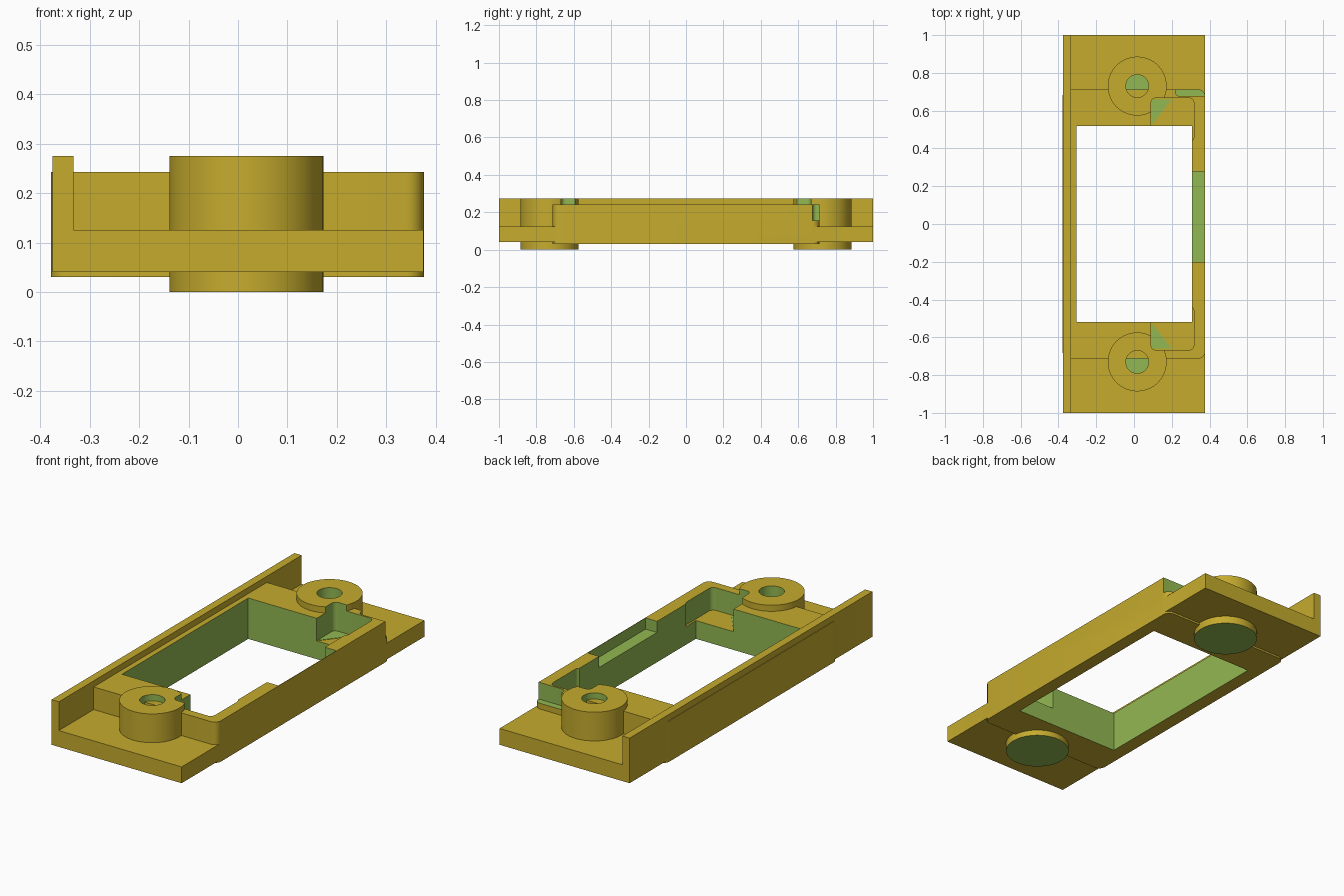
import bpy, bmesh, math

if "Cube" in bpy.data.objects:
    bpy.data.objects.remove(bpy.data.objects["Cube"])


def material(name, rgb):
    m = bpy.data.materials.new(name)
    m.diffuse_color = (*rgb, 1)
    m.use_nodes = True
    m.node_tree.nodes["Principled BSDF"].inputs["Base Color"].default_value = m.diffuse_color
    return m


MATS = [material("mustard_yellow", (0.56, 0.41, 0.027)),
        material("leaf_green", (0.29, 0.48, 0.085))]
YELLOW, GREEN = 0, 1


def prism(name, pts, z0, z1, mat=YELLOW, bottom=None):
    """Extrude a counter-clockwise outline; optionally recolour its underside."""
    bm = bmesh.new()
    low = [bm.verts.new((x, y, z0)) for x, y in pts]
    high = [bm.verts.new((x, y, z1)) for x, y in pts]
    n = len(pts)
    under = bm.faces.new(low[::-1])
    faces = [under, bm.faces.new(high)]
    for i in range(n):
        j = (i + 1) % n
        faces.append(bm.faces.new((low[i], low[j], high[j], high[i])))
    for f in faces:
        f.material_index = mat
    if bottom is not None:
        under.material_index = bottom
    me = bpy.data.meshes.new(name)
    bm.to_mesh(me)
    bm.free()
    for m in MATS:
        me.materials.append(m)
    ob = bpy.data.objects.new(name, me)
    bpy.context.collection.objects.link(ob)
    return ob


def rect(x0, x1, y0, y1, r=0.0, seg=6):
    """Rectangle outline with optional rounded corners."""
    if r == 0:
        return [(x0, y0), (x1, y0), (x1, y1), (x0, y1)]
    pts = []
    centres = [(x1 - r, y1 - r), (x0 + r, y1 - r), (x0 + r, y0 + r), (x1 - r, y0 + r)]
    for k, (cx, cy) in enumerate(centres):
        for i in range(seg + 1):
            a = math.pi / 2 * (k + i / seg)
            pts.append((cx + r * math.cos(a), cy + r * math.sin(a)))
    return pts


def circle(cx, cy, r, n=64):
    return [(cx + r * math.cos(2 * math.pi * i / n),
             cy + r * math.sin(2 * math.pi * i / n)) for i in range(n)]


def combine(target, tool, operation):
    """Boolean the tool into the target and discard the tool."""
    mod = target.modifiers.new("combine", 'BOOLEAN')
    mod.operation = operation
    mod.solver = 'EXACT'
    mod.object = tool
    dg = bpy.context.evaluated_depsgraph_get()
    dg.update()
    me = bpy.data.meshes.new_from_object(target.evaluated_get(dg))
    target.modifiers.clear()
    target.data = me
    bpy.data.objects.remove(tool)


# Base plate
frame = prism("mounting_frame", rect(-0.375, 0.375, -1, 1), 0.04, 0.125)

# Round screw bosses with blind holes
BX, BY = 0.017, 0.73
for s in (-1, 1):
    combine(frame, prism("boss", circle(BX, s * BY, 0.156), 0, 0.275, bottom=GREEN), 'UNION')
for s in (-1, 1):
    combine(frame, prism("hole_cutter", circle(BX, s * BY, 0.06), 0.05, 0.35, GREEN), 'DIFFERENCE')

# Raised middle block and long side wall
combine(frame, prism("block", rect(-0.378, 0.376, -0.713, 0.713, 0.035), 0.03, 0.243), 'UNION')
combine(frame, prism("side_wall", rect(-0.375, -0.333, -1, 1), 0.04, 0.275), 'UNION')

# Window through the middle
combine(frame, prism("window_cutter", rect(-0.305, 0.307, -0.52, 0.52), -0.1, 0.4, GREEN), 'DIFFERENCE')

# Corner pockets at both ends of the window
for s in (-1, 1):
    y0, y1 = sorted((s * 0.435, s * 0.667))
    combine(frame, prism("pocket_cutter", rect(0.09, 0.317, y0, y1, 0.025), 0.125, 0.4,
                         GREEN, bottom=YELLOW), 'DIFFERENCE')

# Notch inside the thin long side, leaving a fine outer lip
combine(frame, prism("notch_cutter", rect(0.25, 0.373, -0.2, 0.277), 0.185, 0.4, GREEN), 'DIFFERENCE')

# Slot in the outer face of the rear end
combine(frame, prism("slot_cutter", rect(0.22, 0.45, 0.677, 0.78, 0.02), 0.155, 0.4, GREEN), 'DIFFERENCE')

# Triangular coloured patches on the pocket floors
objects = [frame]
for s in (-1, 1):
    tri = [(0.091, s * 0.521), (0.2, s * 0.66), (0.091, s * 0.66)]
    objects.append(prism("pocket_floor_patch", tri[::s], 0.124, 0.127, GREEN))

# Smooth the round walls, keep edges sharp
bpy.ops.object.select_all(action='DESELECT')
frame.select_set(True)
bpy.context.view_layer.objects.active = frame
bpy.ops.object.shade_smooth_by_angle(angle=math.radians(30))
